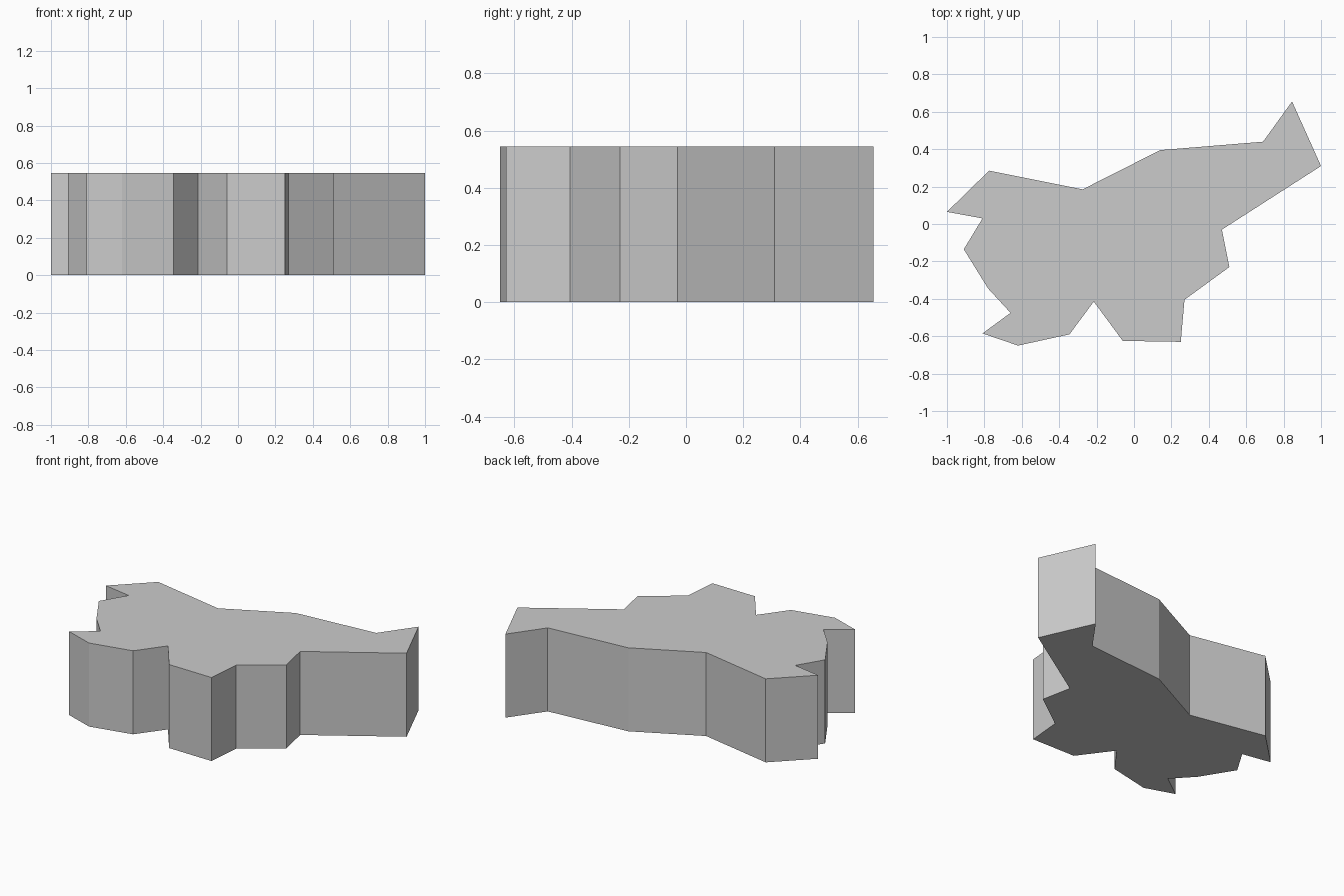
import bpy
import bmesh

cube = bpy.data.objects.get("Cube")
if cube:
    bpy.data.objects.remove(cube, do_unlink=True)

HEIGHT = 0.545

# Plain grey material
grey = bpy.data.materials.new("light_grey")
grey.use_nodes = True
colour = (0.6, 0.6, 0.6, 1)
grey.diffuse_color = colour
grey.node_tree.nodes["Principled BSDF"].inputs["Base Color"].default_value = colour

# Slab outline, counter-clockwise from the back left tip
right_end = [(-0.62, -0.65), (-0.81, -0.585), (-0.66, -0.475), (-0.78, -0.345),
             (-0.91, -0.135), (-0.81, 0.03), (-1, 0.065), (-0.775, 0.285)]
back_edge = [(-0.275, 0.185), (0.14, 0.395), (0.69, 0.44), (0.845, 0.655)]
left_end = [(1, 0.31), (0.47, -0.03), (0.51, -0.23), (0.27, -0.405)]
front_edge = [(0.25, -0.63), (-0.06, -0.625), (-0.215, -0.415), (-0.345, -0.59)]
outline = right_end + back_edge + left_end + front_edge


def extruded_slab(name, points, height, material):
    """Closed flat-shaded prism standing on the ground."""
    bm = bmesh.new()
    base = bm.faces.new([bm.verts.new((x, y, 0)) for x, y in points])
    grown = bmesh.ops.extrude_face_region(bm, geom=[base], use_keep_orig=True)
    top = [v for v in grown["geom"] if isinstance(v, bmesh.types.BMVert)]
    bmesh.ops.translate(bm, verts=top, vec=(0, 0, height))
    bmesh.ops.recalc_face_normals(bm, faces=bm.faces)
    mesh = bpy.data.meshes.new(name)
    bm.to_mesh(mesh)
    bm.free()
    mesh.materials.append(material)
    obj = bpy.data.objects.new(name, mesh)
    bpy.context.collection.objects.link(obj)
    return obj


extruded_slab("outline_slab", outline, HEIGHT, grey)
